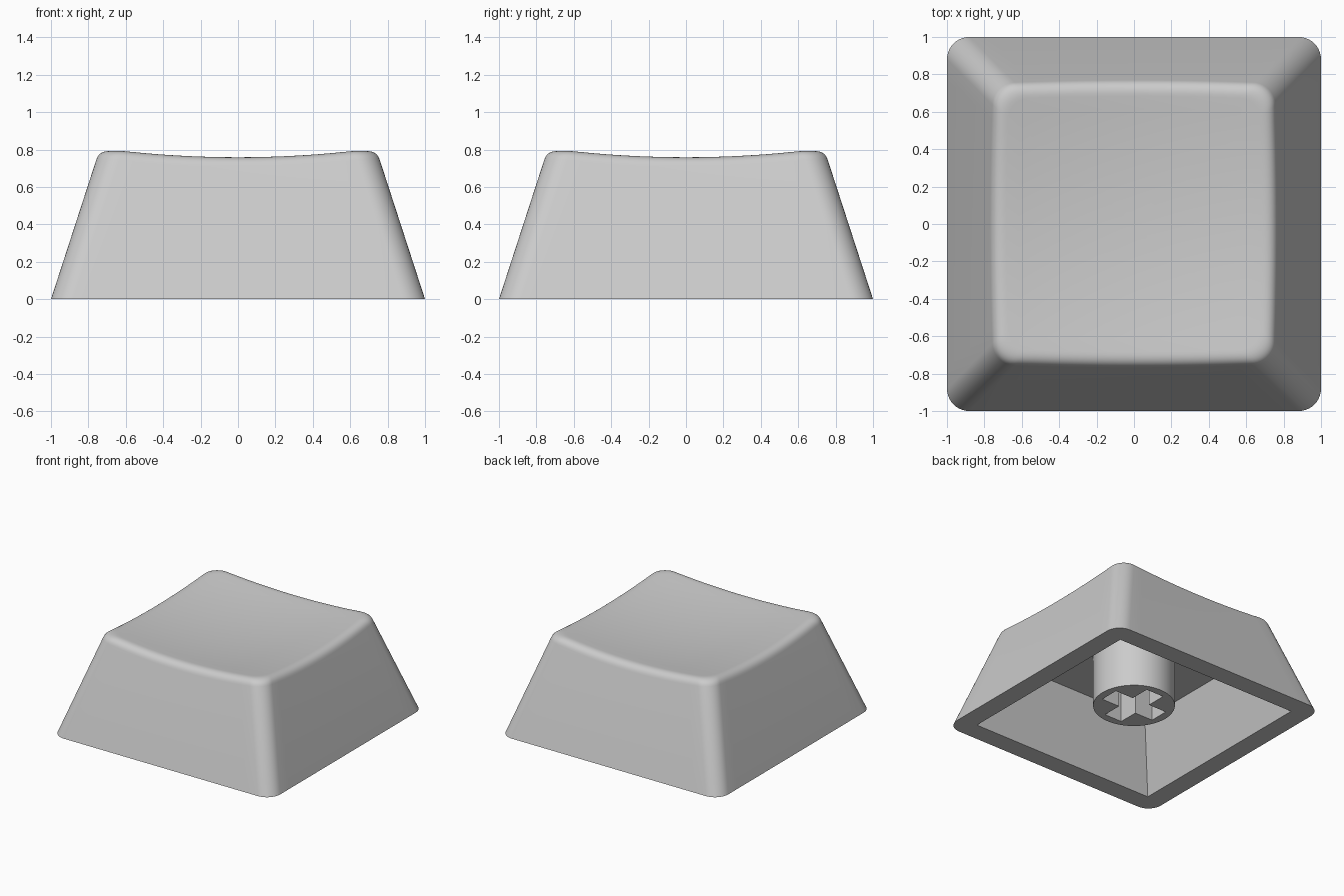
import bpy, bmesh, math
from mathutils import Vector

if "Cube" in bpy.data.objects:
    bpy.data.objects.remove(bpy.data.objects["Cube"])

HALF, TAPER, CORNER = 1.0, 0.325, 0.12      # outer base half width, wall taper, corner radius
CAVITY, CEILING = 0.84, 0.53                # cavity half width and height
STEM_R, STEM_Z = 0.308, 0.11                # stem radius and lower end
ARM, ARM_W = 0.245, 0.08                    # cross socket half length and half width

grey = bpy.data.materials.new("light grey plastic")
grey.diffuse_color = (0.6, 0.6, 0.6, 1)
grey.use_nodes = True
grey.node_tree.nodes["Principled BSDF"].inputs["Base Color"].default_value = grey.diffuse_color


def dish(x, y):
    """Height of the scooped top."""
    return 0.714 + 0.093 * (x * x + y * y)


def rounded_square(a, r, sides=16, arc=10):
    """Plan outline with half width a and corner radius r."""
    pts = []
    for q in range(4):
        c, s = [(1, 0), (0, 1), (-1, 0), (0, -1)][q]
        quarter = [(a, (a - r) * (2 * i / sides - 1)) for i in range(sides)]
        for i in range(arc):
            t = math.pi / 2 * i / arc
            quarter.append((a - r + r * math.cos(t), a - r + r * math.sin(t)))
        pts += [(x * c - y * s, x * s + y * c) for x, y in quarter]
    return pts


def loop(bm, pts):
    return [bm.verts.new(p) for p in pts]


def bridge(bm, a, b):
    n = len(a)
    for i in range(n):
        bm.faces.new((a[i], a[(i + 1) % n], b[(i + 1) % n], b[i]))


def fill_between(bm, a, b):
    """Flat face between an outline and a hole."""
    edges = []
    for ring in (a, b):
        for i in range(len(ring)):
            edges.append(bm.edges.get((ring[i], ring[(i + 1) % len(ring)])))
    bmesh.ops.triangle_fill(bm, edges=edges, use_beauty=True)


def finish(bm, name):
    bmesh.ops.recalc_face_normals(bm, faces=bm.faces[:])
    me = bpy.data.meshes.new(name)
    bm.to_mesh(me)
    bm.free()
    ob = bpy.data.objects.new(name, me)
    me.materials.append(grey)
    bpy.context.collection.objects.link(ob)
    bpy.ops.object.select_all(action='DESELECT')
    bpy.context.view_layer.objects.active = ob
    ob.select_set(True)
    bpy.ops.object.shade_smooth_by_angle(angle=math.radians(30))
    return ob


# Cap: tapered walls, rounded rim, scooped top
bm = bmesh.new()
base = [Vector((x, y, 0)) for x, y in rounded_square(HALF, CORNER)]
edge = []
for i in range(len(base)):
    z = 0.78
    for _ in range(8):      # meet the wall with the scooped surface
        x, y = rounded_square(HALF - TAPER * z, CORNER)[i]
        z = dish(x, y)
    edge.append(Vector((x, y, z)))
low, high = [], []
for b, e in zip(base, edge):
    low.append(e + (b - e).normalized() * 0.06)
    x, y = e.x * 0.91, e.y * 0.91
    high.append(Vector((x, y, dish(x, y))))

base_ring = loop(bm, base)
ring = base_ring
for k in range(9):          # rim rounding
    t = k / 8
    new = loop(bm, [l * (1 - t) ** 2 + e * 2 * t * (1 - t) + h * t * t
                    for l, e, h in zip(low, edge, high)])
    bridge(bm, ring, new)
    ring = new
for k in range(9, 0, -1):   # top surface
    t = k / 10
    new = loop(bm, [(h.x * t, h.y * t, dish(h.x * t, h.y * t)) for h in high])
    bridge(bm, ring, new)
    ring = new
centre = bm.verts.new((0, 0, dish(0, 0)))
for i in range(len(ring)):
    bm.faces.new((ring[i], ring[(i + 1) % len(ring)], centre))

# Cavity: square tapered pocket with a flat ceiling
square = [(1, -1), (1, 1), (-1, 1), (-1, -1)]
c = CAVITY - TAPER * CEILING
mouth = loop(bm, [(x * CAVITY, y * CAVITY, 0) for x, y in square])
roof = loop(bm, [(x * c, y * c, CEILING) for x, y in square])
bridge(bm, mouth, roof)
bm.faces.new(roof)
fill_between(bm, base_ring, mouth)
finish(bm, "key_cap")

# Stem: tube with a cross socket
bm = bmesh.new()
circle = [(STEM_R * math.cos(math.tau * i / 64), STEM_R * math.sin(math.tau * i / 64))
          for i in range(64)]
cross = []
for cs, sn in ((1, 0), (0, 1), (-1, 0), (0, -1)):
    for x, y in ((ARM, -ARM_W), (ARM, ARM_W), (ARM_W, ARM_W)):
        cross.append((x * cs - y * sn, x * sn + y * cs))
ends = []
for outline in (circle, cross):
    bottom = loop(bm, [(x, y, STEM_Z) for x, y in outline])
    top = loop(bm, [(x, y, CEILING) for x, y in outline])
    bridge(bm, bottom, top)
    ends.append((bottom, top))
fill_between(bm, ends[0][0], ends[1][0])
finish(bm, "stem")
